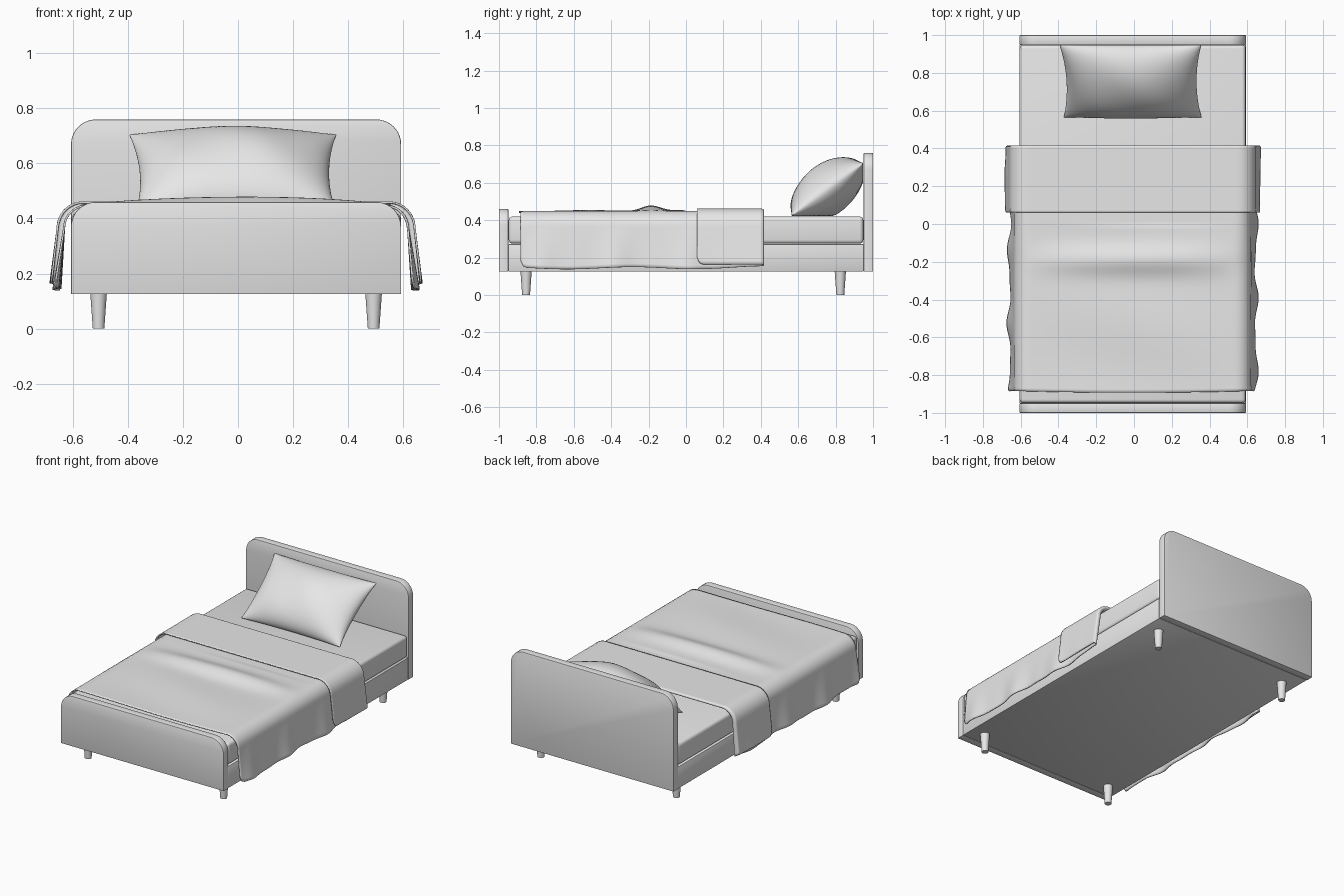
import bpy, bmesh
from math import sin, cos, pi, exp, radians, sqrt
from mathutils import Vector, Matrix

old = bpy.data.objects.get("Cube")
if old:
    bpy.data.objects.remove(old, do_unlink=True)

CX = -0.007      # bed frame centre
HALF = 0.6       # half width of the frame

grey = bpy.data.materials.new("light_grey")
grey.use_nodes = True
grey.diffuse_color = (0.8, 0.8, 0.8, 1)
grey.node_tree.nodes["Principled BSDF"].inputs["Base Color"].default_value = (0.8, 0.8, 0.8, 1)


def finish(name, bm, angle=35):
    bmesh.ops.recalc_face_normals(bm, faces=bm.faces)
    mesh = bpy.data.meshes.new(name)
    bm.to_mesh(mesh)
    bm.free()
    mesh.materials.append(grey)
    ob = bpy.data.objects.new(name, mesh)
    bpy.context.collection.objects.link(ob)
    bpy.ops.object.select_all(action='DESELECT')
    ob.select_set(True)
    bpy.context.view_layer.objects.active = ob
    bpy.ops.object.shade_smooth_by_angle(angle=radians(angle))
    return ob


def box(name, y0, y1, z0, z1, half, bevel, segments):
    bm = bmesh.new()
    bmesh.ops.create_cube(bm, size=1)
    bmesh.ops.scale(bm, vec=(2 * half, y1 - y0, z1 - z0), verts=bm.verts)
    bmesh.ops.translate(bm, vec=(CX, (y0 + y1) / 2, (z0 + z1) / 2), verts=bm.verts)
    bmesh.ops.bevel(bm, geom=bm.edges[:], offset=bevel, segments=segments,
                    affect='EDGES', profile=0.5)
    return finish(name, bm)


def board(name, y0, y1, z0, z1, radius):
    # Panel with two rounded upper corners
    pts = [(-HALF, z0), (HALF, z0)]
    for side, start in ((1, 0), (-1, pi / 2)):
        for i in range(11):
            a = start + pi / 2 * i / 10
            pts.append((side * (HALF - radius) + radius * cos(a), z1 - radius + radius * sin(a)))
    bm = bmesh.new()
    face = bm.faces.new([bm.verts.new((CX + x, y0, z)) for x, z in pts])
    out = bmesh.ops.extrude_face_region(bm, geom=[face])
    moved = [v for v in out["geom"] if isinstance(v, bmesh.types.BMVert)]
    bmesh.ops.translate(bm, vec=(0, y1 - y0, 0), verts=moved)
    rims = [e for e in bm.edges if abs(e.verts[0].co.y - e.verts[1].co.y) < 1e-5]
    bmesh.ops.bevel(bm, geom=rims, offset=0.004, segments=2, affect='EDGES', profile=0.5)
    return finish(name, bm)


def add_sheet(bm, point, nu, nv):
    # Grid of quads from a function of u and v in 0..1
    rows = [[bm.verts.new(point(i / nu, j / nv)) for i in range(nu + 1)] for j in range(nv + 1)]
    for low, high in zip(rows, rows[1:]):
        for i in range(nu):
            bm.faces.new((low[i], low[i + 1], high[i + 1], high[i]))


# Frame and mattress
board("headboard", 0.95, 1.0, 0.125, 0.76, 0.09)
board("footboard", -1.0, -0.95, 0.125, 0.46, 0.09)
box("bed_base", -0.95, 0.95, 0.125, 0.272, HALF, 0.005, 2)
box("mattress", -0.948, 0.948, 0.275, 0.42, HALF - 0.002, 0.02, 4)

# Tapered legs
for xn, x in (("right", -0.5), ("left", 0.5)):
    for yn, y in (("front", -0.855), ("back", 0.825)):
        bm = bmesh.new()
        bmesh.ops.create_cone(bm, cap_ends=True, segments=24, radius1=0.021, radius2=0.03,
                              depth=0.126, matrix=Matrix.Translation((CX + x, y, 0.063)))
        finish(yn + "_" + xn + "_leg", bm)

# Blanket: one sheet draped over the sides, with its head end turned back
FLAT, ARC, TOP = 0.545, 0.08, 0.446
BACK, HEM = 0.405, 0.06


def blanket_path(v):
    # Returns position along the bed and the turn-back amount
    if v < 0.68:
        return -0.885 + (BACK + 0.885) * v / 0.68, 0
    if v < 0.76:
        a = pi * (v - 0.68) / 0.08
        return BACK + 0.008 * sin(a), (1 - cos(a)) / 2
    return BACK - (BACK - HEM) * (v - 0.76) / 0.24, 1


def blanket_point(u, v):
    y, turn = blanket_path(v)
    t = 2 * u - 1
    side = 1 if t >= 0 else -1
    # Rounded lower corners at the two hems
    near = (y - HEM) if turn == 1 else (y + 0.885)
    c = max(0, 1 - near / 0.035)
    drop = 0.222 - 0.02 * turn - 0.035 * (1 - sqrt(max(0, 1 - c * c)))
    drop += (0.006 * sin(9 * y + side) - 0.012 * max(0, y)) * (1 - turn)
    bend = ARC * pi / 2
    s = abs(t) * (FLAT + bend + drop)
    if s < FLAT:
        x, z, nx, nz = s, TOP, 0, 1
    elif s < FLAT + bend:
        a = (s - FLAT) / ARC
        nx, nz = sin(a), cos(a)
        x, z = FLAT + ARC * nx, TOP - ARC + ARC * nz
    else:
        d = s - FLAT - bend
        f = d / 0.22
        x, z, nx, nz = FLAT + ARC + 0.026 * f, TOP - ARC - d, 1, 0
        x += f * (0.009 * sin(17 * y + 2 * side) + 0.004 * sin(31 * y + side)) * (1 - 0.7 * turn)
    # Soft wrinkles on the top
    w = max(0, 1 - (x / 0.58) ** 2)
    z += w * 0.034 * exp(-((y + 0.19) / 0.075) ** 2) * (1 - turn)
    z += w * 0.005 * sin(11 * y + 2.5 * side * x + 1) * (1 - turn) * (y < 0)
    lift = turn * (0.012 + 0.012 * nx)
    y -= 0.008 * w * max(0, 1 - (y + 0.885) / 0.1) * (1 - turn)
    return Vector((CX + side * (x + nx * lift), y, z + nz * lift))


bm = bmesh.new()
add_sheet(bm, blanket_point, 96, 120)
blanket = finish("blanket", bm, 60)
solid = blanket.modifiers.new("thickness", 'SOLIDIFY')
solid.thickness = 0.007
solid.offset = 0

# Pillow: two bulging halves leaning on the headboard
tilt = radians(36)
along = Vector((0, cos(tilt), sin(tilt)))
out = Vector((0, -sin(tilt), cos(tilt)))
centre = Vector((-0.013, 0.757, 0.565))


def pillow_half(sign):
    def point(u, v):
        a, b = -cos(pi * u), -cos(pi * v)
        edge = max(0, (1 - a * a) * (1 - b * b))
        h = 0.135 * edge ** 0.55
        x = 0.37 * a * (1 - 0.07 * (1 - b * b)) - 0.012 * b * (a < 0) * a * -1
        l = 0.238 * b * (1 - 0.04 * (1 - a * a))
        p = centre + along * l + out * (sign * h)
        p.x += x
        p += out * (0.006 * sin(5 * a + 2 * b) * edge)
        # Rests on the mattress and against the headboard
        p.z = max(p.z, 0.423)
        p.y = min(p.y, 0.947)
        return p
    return point


bm = bmesh.new()
for sign in (1, -1):
    add_sheet(bm, pillow_half(sign), 40, 32)
bmesh.ops.remove_doubles(bm, verts=bm.verts, dist=0.0005)
finish("pillow", bm, 60)
